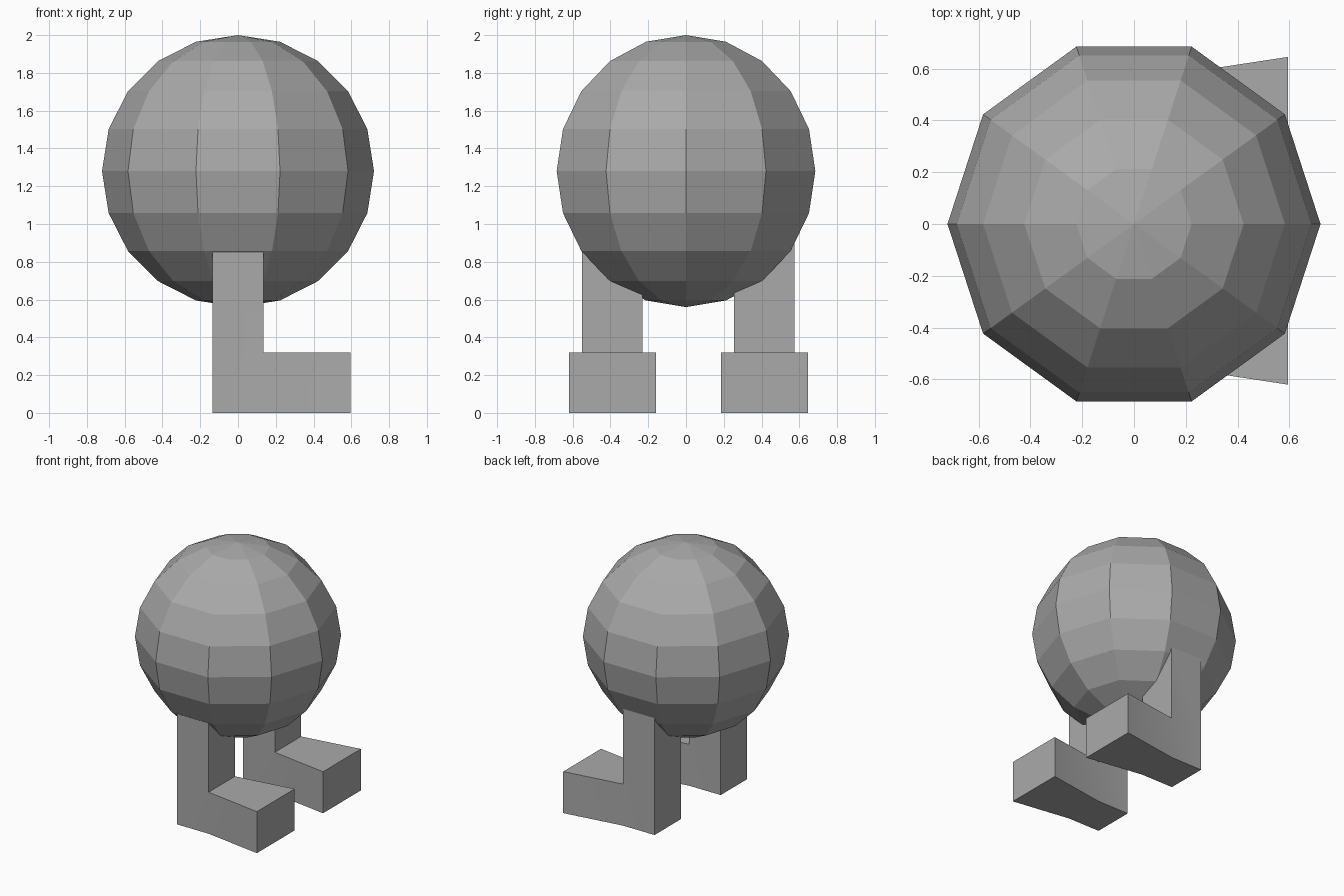
import bpy, bmesh, math
from mathutils import Vector

cube = bpy.data.objects.get("Cube")
if cube:
    bpy.data.objects.remove(cube, do_unlink=True)

grey = bpy.data.materials.new("plain_grey")
grey.use_nodes = True
COLOUR = (0.4, 0.4, 0.4, 1)
grey.diffuse_color = COLOUR
grey.node_tree.nodes["Principled BSDF"].inputs["Base Color"].default_value = COLOUR


def add_object(name, bm):
    bmesh.ops.recalc_face_normals(bm, faces=bm.faces)
    mesh = bpy.data.meshes.new(name)
    bm.to_mesh(mesh)
    bm.free()
    mesh.materials.append(grey)
    obj = bpy.data.objects.new(name, mesh)
    bpy.context.collection.objects.link(obj)
    return obj


def extrude(bm, direction, offset):
    """Extrude the face looking furthest along a direction; return the new vertices."""
    face = max(bm.faces, key=lambda f: f.normal.dot(direction) * 10
               + f.calc_center_median().dot(direction))
    new = bmesh.ops.extrude_discrete_faces(bm, faces=[face])["faces"][0]
    bmesh.ops.translate(bm, verts=new.verts, vec=direction * offset)
    bm.normal_update()
    return new.verts


# Faceted ball body: half-circle profile spun round in ten steps
RADIUS, SIDES = 0.72, 10
bm = bmesh.new()
profile = []
for i in range(SIDES + 1):
    a = math.pi * i / SIDES
    profile.append(bm.verts.new((RADIUS * math.sin(a), 0, RADIUS * math.cos(a))))
edges = [bm.edges.new(pair) for pair in zip(profile, profile[1:])]
bmesh.ops.spin(bm, geom=profile + edges, cent=(0, 0, 0), axis=(0, 0, 1),
               angle=math.tau, steps=SIDES)
bmesh.ops.remove_doubles(bm, verts=bm.verts, dist=0.001)
body = add_object("ball_body", bm)
body.location.z = 2 - RADIUS

# Two legs: a post with a foot that flares towards +x
POST_X, POST_Y, FOOT_Y = 0.135, 0.16, 0.23
FOOT_TOP, FOOT_END, LEG_TOP = 0.32, 0.595, 0.95
for name, y in (("front_leg", -0.39), ("back_leg", 0.415)):
    bm = bmesh.new()
    bmesh.ops.create_cube(bm, size=1)
    bmesh.ops.scale(bm, verts=bm.verts, vec=(2 * POST_X, 2 * POST_Y, FOOT_TOP))
    bmesh.ops.translate(bm, verts=bm.verts, vec=(0, 0, FOOT_TOP / 2))
    bm.normal_update()
    toe = extrude(bm, Vector((1, 0, 0)), FOOT_END - POST_X)
    for v in toe:
        v.co.y *= FOOT_Y / POST_Y
    bm.normal_update()
    # raise the post from the square above the heel
    heel = min((f for f in bm.faces if f.normal.z > 0.9),
               key=lambda f: f.calc_center_median().x)
    top = bmesh.ops.extrude_discrete_faces(bm, faces=[heel])["faces"][0]
    bmesh.ops.translate(bm, verts=top.verts, vec=(0, 0, LEG_TOP - FOOT_TOP))
    leg = add_object(name, bm)
    leg.location.y = y
    bpy.ops.object.select_all(action='DESELECT')
    leg.select_set(True)
    bpy.context.view_layer.objects.active = leg
    bpy.ops.object.shade_smooth_by_angle(angle=math.radians(30))
